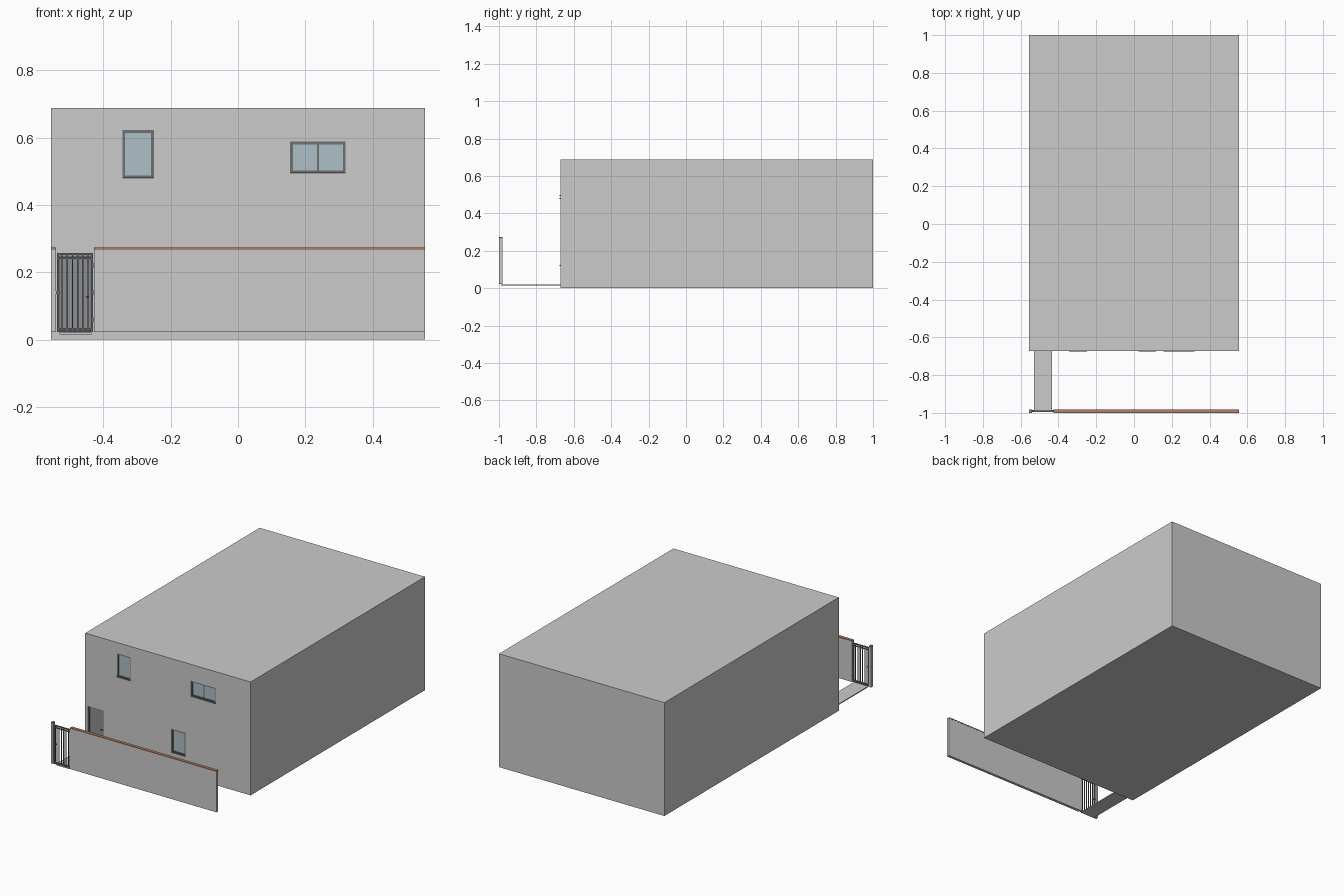
import bpy

if "Cube" in bpy.data.objects:
    bpy.data.objects.remove(bpy.data.objects["Cube"])


def mat(name, rgb):
    m = bpy.data.materials.new(name)
    m.diffuse_color = (*rgb, 1)
    m.use_nodes = True
    m.node_tree.nodes["Principled BSDF"].inputs["Base Color"].default_value = m.diffuse_color
    return m


GLASS = mat("glass_blue", (0.42, 0.52, 0.58))
FRAME = mat("dark_frame", (0.16, 0.16, 0.16))
DOOR = mat("door_grey", (0.26, 0.28, 0.30))
BRICK = mat("coping_brown", (0.45, 0.22, 0.13))


def box(name, x, y, z, m=None):
    """Box from (min, max) ranges."""
    bpy.ops.mesh.primitive_cube_add(size=1)
    o = bpy.context.object
    o.name = name
    for v in o.data.vertices:
        v.co = [r[0] if c < 0 else r[1] for c, r in zip(v.co, (x, y, z))]
    if m:
        o.data.materials.append(m)
    return o


def cut(target, x, y, z):
    c = box("cutter", x, y, z)
    c.hide_render = True
    mod = target.modifiers.new("cut", 'BOOLEAN')
    mod.operation = 'DIFFERENCE'
    mod.solver = 'EXACT'
    mod.object = c
    bpy.context.view_layer.objects.active = target
    bpy.ops.object.modifier_apply(modifier=mod.name)
    bpy.data.objects.remove(c)


def frame(name, x, y, z, t, m):
    """Rectangular frame of four bars."""
    box(name + "_left", (x[0], x[0] + t), y, z, m)
    box(name + "_right", (x[1] - t, x[1]), y, z, m)
    inner = (x[0] + t, x[1] - t)
    box(name + "_top", inner, y, (z[1] - t, z[1]), m)
    box(name + "_bottom", inner, y, (z[0], z[0] + t), m)


# House shell: two storeys of rooms between floor slabs
W, F, B, T = 0.555, -0.672, 1.0, 0.02
house = box("house_shell", (-W, W), (F, B), (0, 0.688))
for z in ((0.022, 0.36), (0.38, 0.668)):
    cut(house, (-W + T, W - T), (F + T, B - T), z)

# Windows: opening, frame, glass, sill, optional mullion
windows = {
    "upper_left_window": ((-0.343, -0.25), (0.48, 0.622), False),
    "upper_right_window": ((0.155, 0.32), (0.495, 0.588), True),
    "lower_window": ((0.024, 0.117), (0.12, 0.262), False),
}
for name, (x, z, split) in windows.items():
    cut(house, x, (F - 0.01, F + T + 0.01), z)
    frame(name + "_frame", x, (F + 0.004, F + 0.014), z, 0.008, FRAME)
    box(name + "_glass", x, (F + 0.008, F + 0.011), z, GLASS)
    box(name + "_sill", x, (F - 0.004, F + 0.006), (z[0] - 0.002, z[0] + 0.003), FRAME)
    if split:
        m = (x[0] + x[1]) / 2
        box(name + "_mullion", (m - 0.003, m + 0.003), (F + 0.006, F + 0.013), z, FRAME)

# Front door
dx, dz = (-0.535, -0.432), (0.022, 0.25)
cut(house, dx, (F - 0.01, F + T + 0.01), dz)
frame("door_frame", dx, (F + 0.003, F + 0.016), dz, 0.006, FRAME)
box("door_leaf", dx, (F + 0.007, F + 0.013), dz, DOOR)
box("door_handle", (-0.452, -0.442), (F, F + 0.008), (0.125, 0.129), FRAME)

# Path and garden wall with coping
box("path", (-0.53, -0.435), (-0.99, F), (0.015, 0.021))
box("garden_wall", (-0.427, W), (-0.999, -0.982), (0.022, 0.267))
box("wall_coping", (-0.427, W), (-1.0, -0.981), (0.267, 0.273), BRICK)
box("gate_post", (-W, -0.541), (-0.999, -0.982), (0.022, 0.267))
box("post_coping", (-W, -0.541), (-1.0, -0.981), (0.267, 0.273), BRICK)

# Barred gate with hinges
gx, gy, gz = (-0.538, -0.43), (-0.994, -0.987), (0.022, 0.258)
frame("gate_frame", gx, gy, gz, 0.006, FRAME)
for z in (0.242, 0.032):
    box("gate_rail", gx, gy, (z - 0.002, z + 0.002), FRAME)
for i in range(1, 7):
    x = gx[0] + (gx[1] - gx[0]) * i / 7
    box("gate_bar", (x - 0.002, x + 0.002), (-0.9925, -0.9885), gz, FRAME)
for z in (0.06, 0.14, 0.22):
    box("gate_hinge", (-0.433, -0.425), (-0.993, -0.985), (z - 0.006, z + 0.006), FRAME)
box("gate_latch", (-0.543, -0.53), (-0.996, -0.985), (0.136, 0.144), FRAME)
